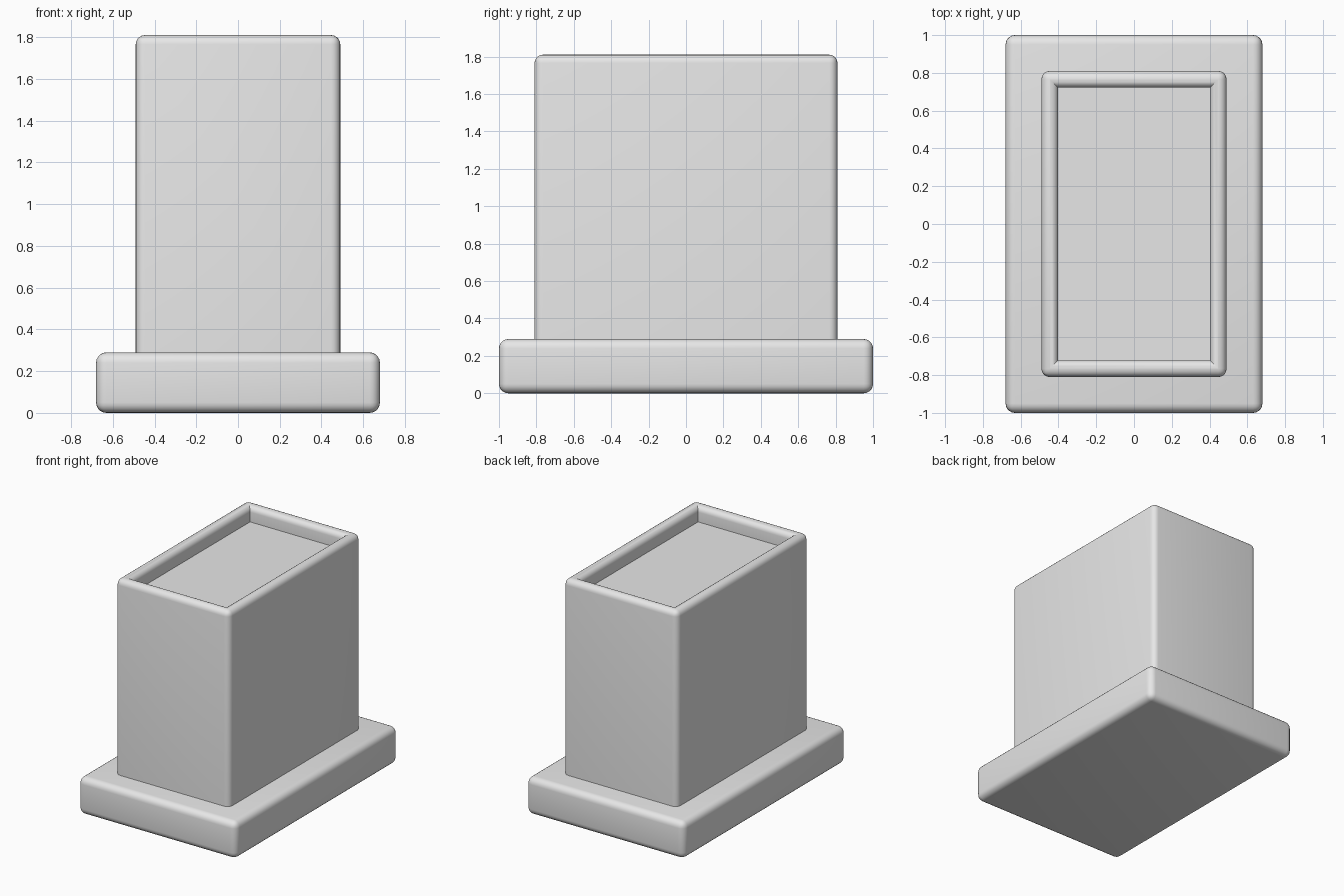
import bpy, bmesh
from mathutils import Matrix

if "Cube" in bpy.data.objects:
    bpy.data.objects.remove(bpy.data.objects["Cube"])

grey = bpy.data.materials.new("grey")
grey.diffuse_color = (0.8, 0.8, 0.8, 1)
grey.use_nodes = True
grey.node_tree.nodes["Principled BSDF"].inputs["Base Color"].default_value = grey.diffuse_color


def block(name, half_x, half_y, z0, z1, radius, rim=0, depth=0, round_bottom=True):
    """Rounded block, optionally with a recess sunk into its top."""
    bm = bmesh.new()
    size = Matrix.Diagonal((2 * half_x, 2 * half_y, z1 - z0, 1))
    bmesh.ops.create_cube(bm, size=1, matrix=Matrix.Translation((0, 0, (z0 + z1) / 2)) @ size)
    if rim:
        top = max(bm.faces, key=lambda f: f.calc_center_median().z)
        bmesh.ops.inset_region(bm, faces=[top], thickness=rim)
        floor = bmesh.ops.extrude_discrete_faces(bm, faces=[top])["faces"]
        bmesh.ops.translate(bm, verts=floor[0].verts, vec=(0, 0, -depth))
    bm.normal_update()

    # Round only the outward corners; the recess corners stay crisp
    def rounded(e):
        on_bottom = all(v.co.z < z0 + 1e-4 for v in e.verts)
        return e.is_convex and e.calc_face_angle(0) > 0.5 and (round_bottom or not on_bottom)

    bmesh.ops.bevel(bm, geom=[e for e in bm.edges if rounded(e)], offset=radius,
                    segments=5, profile=0.5, affect='EDGES', clamp_overlap=True)
    mesh = bpy.data.meshes.new(name)
    bm.to_mesh(mesh)
    bm.free()
    mesh.materials.append(grey)
    obj = bpy.data.objects.new(name, mesh)
    bpy.context.collection.objects.link(obj)
    bpy.ops.object.select_all(action='DESELECT')
    obj.select_set(True)
    bpy.context.view_layer.objects.active = obj
    bpy.ops.object.shade_smooth_by_angle(angle=0.6)
    return obj


# Wide foot slab
block("base", 0.68, 1.0, 0, 0.29, 0.05)

# Upright body with a shallow tray in the top
block("body", 0.49, 0.81, 0.27, 1.81, 0.045, rim=0.125, depth=0.12, round_bottom=False)
